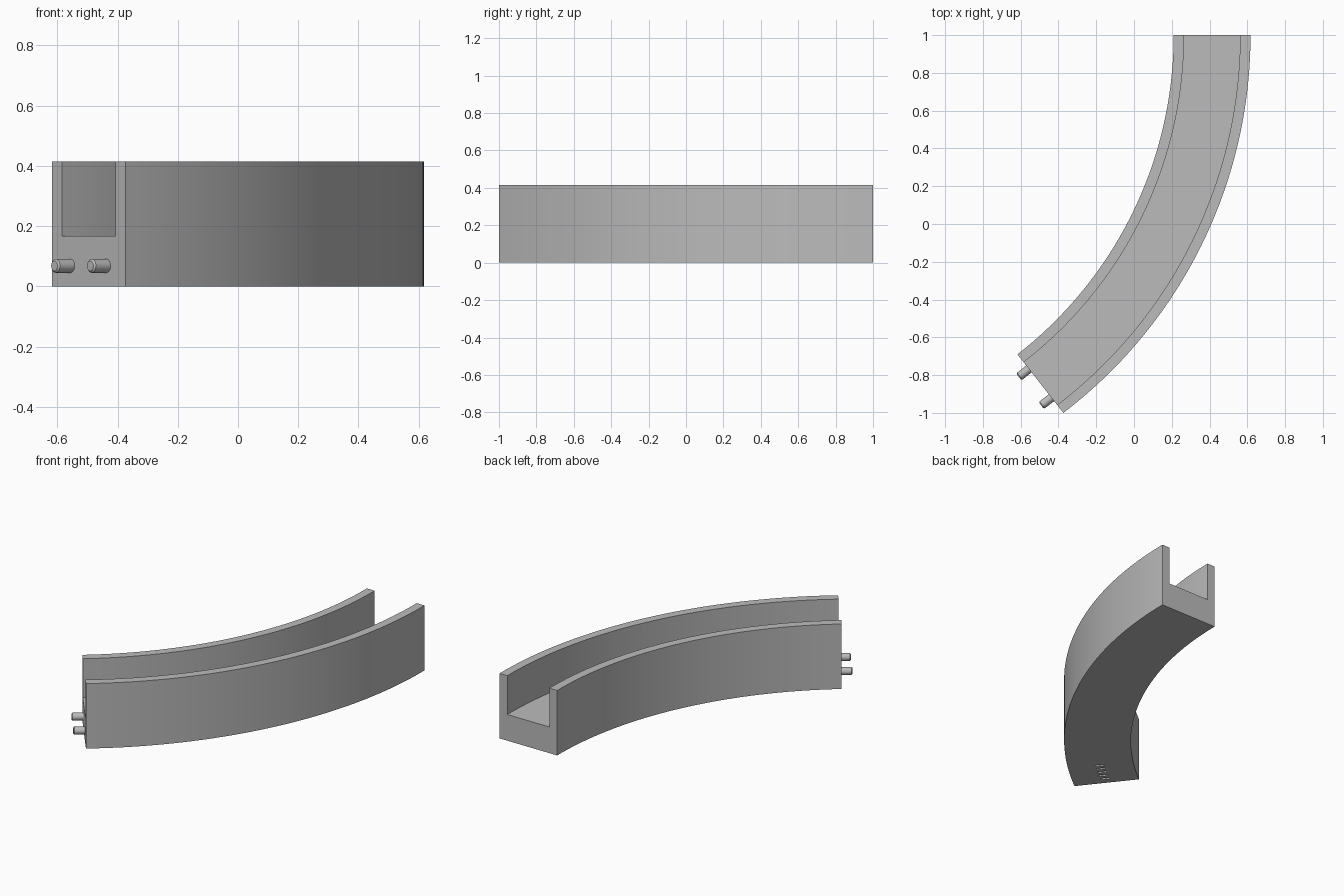
import bpy, bmesh, math
from mathutils import Vector, Matrix

cube = bpy.data.objects.get("Cube")
if cube:
    bpy.data.objects.remove(cube)

grey = bpy.data.materials.new("light grey")
grey.use_nodes = True
grey.diffuse_color = (0.5, 0.5, 0.5, 1)
grey.node_tree.nodes["Principled BSDF"].inputs["Base Color"].default_value = (0.5, 0.5, 0.5, 1)

HEIGHT, FLOOR, WALL, SEGMENTS = 0.415, 0.167, 0.135, 40
START_IN, START_OUT = Vector((0.21, 1)), Vector((0.617, 1))
END_IN, END_OUT = Vector((-0.617, -0.69)), Vector((-0.374, -1))
across = (END_OUT - END_IN).normalized()
forward = Vector((across.y, -across.x))      # direction of travel out of the end face


def track_point(f, t):
    """Point at fraction f of the width and t of the length, on a circular arc."""
    start, end = START_IN.lerp(START_OUT, f), END_IN.lerp(END_OUT, f)
    d = start - end
    sweep = 2 * math.atan2(d.x, d.y)
    radius = d.y / math.sin(sweep)
    return (start.x - radius * (1 - math.cos(sweep * t)),
            start.y - radius * math.sin(sweep * t))


def finish(bm, name):
    bmesh.ops.recalc_face_normals(bm, faces=bm.faces)
    mesh = bpy.data.meshes.new(name)
    bm.to_mesh(mesh)
    bm.free()
    mesh.materials.append(grey)
    obj = bpy.data.objects.new(name, mesh)
    bpy.context.collection.objects.link(obj)
    return obj


def select(obj):
    bpy.ops.object.select_all(action='DESELECT')
    obj.select_set(True)
    bpy.context.view_layer.objects.active = obj


# Curved channel: a U profile swept along the arc
profile = [(0, 0), (1, 0), (1, HEIGHT), (1 - WALL, HEIGHT), (1 - WALL, FLOOR),
           (WALL, FLOOR), (WALL, HEIGHT), (0, HEIGHT)]
bm = bmesh.new()
rings = [[bm.verts.new((*track_point(f, i / SEGMENTS), z)) for f, z in profile]
         for i in range(SEGMENTS + 1)]
for a, b in zip(rings, rings[1:]):
    for k in range(len(profile)):
        n = (k + 1) % len(profile)
        bm.faces.new((a[k], a[n], b[n], b[k]))
bm.faces.new(rings[0])
bm.faces.new(rings[-1])
channel = finish(bm, "curved_channel")

# Shallow row of slots under the end of the channel
basis = Matrix(((forward.x, across.x, 0), (forward.y, across.y, 0), (0, 0, 1)))
end_mid = END_IN.lerp(END_OUT, 0.5)
bm = bmesh.new()
for i in range(5):
    spot = end_mid - forward * (0.05 + 0.04 * i)
    place = (Matrix.Translation((spot.x, spot.y, 0)) @ basis.to_4x4()
             @ Matrix.Diagonal((0.014, 0.055, 0.02, 1)))
    bmesh.ops.create_cube(bm, size=1, matrix=place)
cutter = finish(bm, "slot_cutter")
cutter.hide_render = True
cut = channel.modifiers.new("slots", 'BOOLEAN')
cut.operation, cut.object, cut.solver = 'DIFFERENCE', cutter, 'EXACT'
select(channel)
bpy.ops.object.modifier_apply(modifier=cut.name)
bpy.data.objects.remove(cutter)
bpy.ops.object.shade_smooth_by_angle(angle=math.radians(30))

# Connecting pegs with chamfered tips, partly sunk in the end face
for name, f in (("inner_peg", 0.25), ("outer_peg", 0.74)):
    base = END_IN.lerp(END_OUT, f)
    turn = Vector((forward.x, forward.y, 0)).to_track_quat('Z', 'Y').to_matrix().to_4x4()
    bm = bmesh.new()
    rings = []
    for radius, along in ((0.023, -0.01), (0.023, 0.062), (0.017, 0.068)):
        made = bmesh.ops.create_circle(bm, segments=24, radius=radius,
                                       matrix=Matrix.Translation((0, 0, along)))
        rings.append(made["verts"])
    for a, b in zip(rings, rings[1:]):
        for k in range(24):
            n = (k + 1) % 24
            bm.faces.new((a[k], a[n], b[n], b[k]))
    bm.faces.new(rings[0])
    bm.faces.new(rings[-1])
    bm.transform(Matrix.Translation((base.x, base.y, 0.068)) @ turn)
    select(finish(bm, name))
    bpy.ops.object.shade_smooth_by_angle(angle=math.radians(30))
